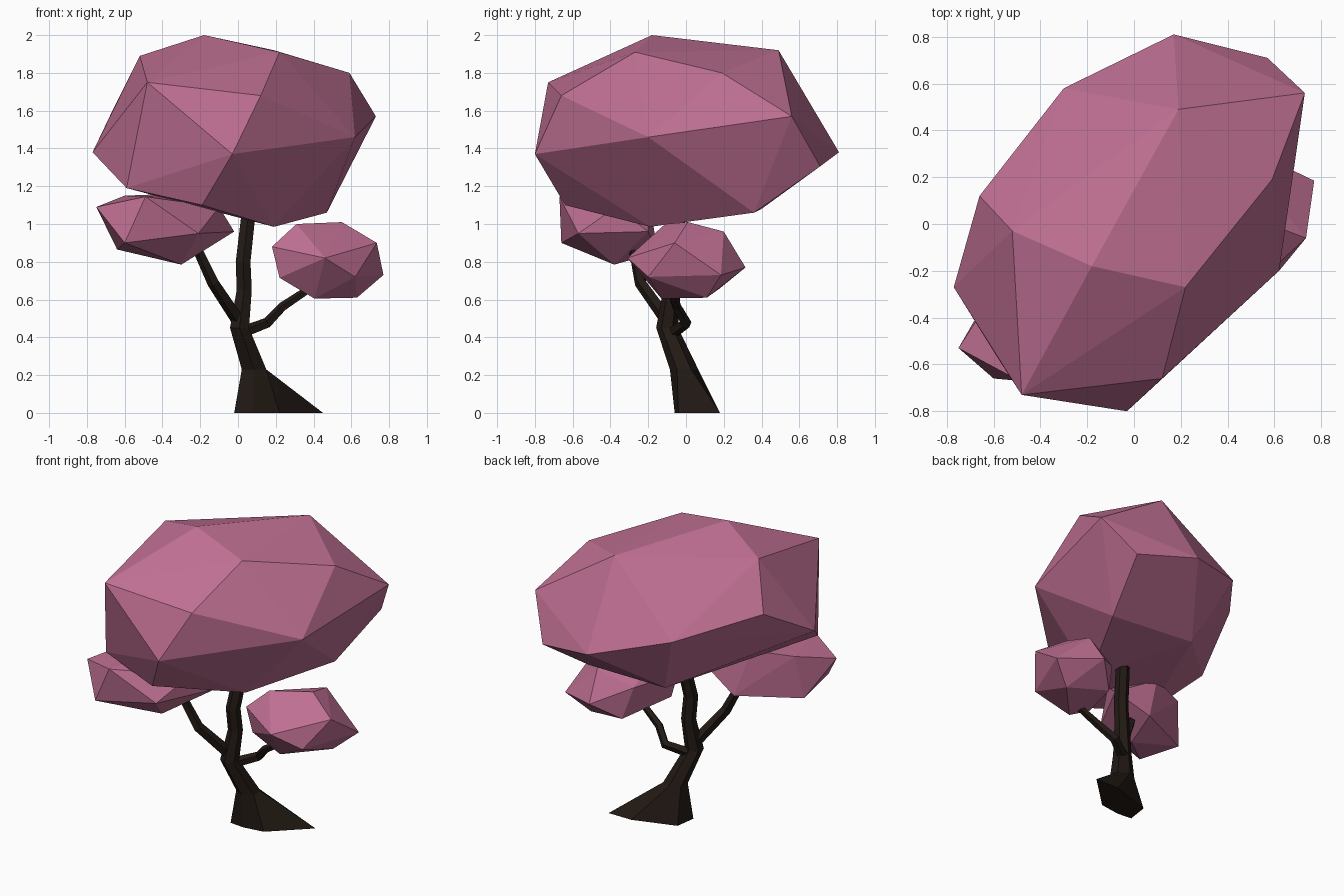
import bpy, bmesh, math
from mathutils import Vector

if "Cube" in bpy.data.objects:
    bpy.data.objects.remove(bpy.data.objects["Cube"])


def material(name, rgb):
    m = bpy.data.materials.new(name)
    m.diffuse_color = (*rgb, 1)
    m.use_nodes = True
    m.node_tree.nodes["Principled BSDF"].inputs["Base Color"].default_value = m.diffuse_color
    return m


PINK = material("blossom", (0.52, 0.16, 0.29))
BARK = material("bark", (0.016, 0.010, 0.007))


def finish(name, bm, mat):
    bmesh.ops.recalc_face_normals(bm, faces=bm.faces[:])
    me = bpy.data.meshes.new(name)
    bm.to_mesh(me)
    bm.free()
    me.materials.append(mat)
    bpy.context.collection.objects.link(bpy.data.objects.new(name, me))


def faceted_clump(name, corners):
    """Low-poly foliage: convex hull round a few corner points."""
    bm = bmesh.new()
    for c in corners:
        bm.verts.new(c)
    res = bmesh.ops.convex_hull(bm, input=bm.verts[:])
    loose = [v for v in bm.verts if not v.link_faces]
    bmesh.ops.delete(bm, geom=loose, context='VERTS')
    finish(name, bm, PINK)


def skin_rings(name, rings):
    """Join rings of equal point count and cap both ends."""
    bm = bmesh.new()
    vs = [[bm.verts.new(p) for p in r] for r in rings]
    n = len(vs[0])
    for a, b in zip(vs, vs[1:]):
        for i in range(n):
            j = (i + 1) % n
            bm.faces.new((a[i], a[j], b[j], b[i]))
    bm.faces.new(vs[0][::-1])
    bm.faces.new(vs[-1])
    finish(name, bm, BARK)


def hexagon(c, r):
    angles = [math.radians(210 + 60 * i) for i in range(6)]
    return [(c[0] + r * math.cos(a), c[1] + r * math.sin(a), c[2]) for a in angles]


def branch(name, path, r0, r1, sides=5):
    pts = [Vector(p) for p in path]
    rings = []
    for k, p in enumerate(pts):
        d = (pts[min(k + 1, len(pts) - 1)] - pts[max(k - 1, 0)]).normalized()
        u = d.cross(Vector((0, 1, 0))).normalized()
        w = d.cross(u)
        r = r0 + (r1 - r0) * k / (len(pts) - 1)
        rings.append([p + r * (u * math.cos(t) + w * math.sin(t))
                      for t in (math.tau * i / sides for i in range(sides))])
    skin_rings(name, rings)


# Large crown
faceted_clump("main_canopy", [
    (-.18, -.18, 2.0), (.22, -.27, 1.91), (.59, .19, 1.80), (.19, .49, 1.92),
    (-.52, -.03, 1.89), (.73, .56, 1.57), (.62, -.20, 1.46), (.12, -.66, 1.68),
    (-.48, -.73, 1.75), (-.03, -.80, 1.37), (-.77, -.27, 1.38), (-.66, .12, 1.61),
    (-.30, .58, 1.50), (.17, .81, 1.38), (.57, .71, 1.305), (.47, .36, 1.06),
    (.19, -.19, .985), (-.59, -.56, 1.19), (-.19, -.64, 1.10), (-.125, .40, 1.08)])

# Lower left clump
faceted_clump("left_canopy", [
    (-.75, -.53, 1.09), (-.60, -.66, .90), (-.49, -.67, 1.145), (-.30, -.38, .785),
    (-.64, -.34, .865), (-.02, -.20, .96), (-.10, -.37, 1.09), (-.25, -.15, .85),
    (-.21, -.57, .95), (-.60, -.30, 1.15), (-.35, -.20, 1.16)])

# Lower right clump
faceted_clump("right_canopy", [
    (.18, -.17, .88), (.31, -.11, 1.0), (.55, .01, 1.01), (.735, -.06, .90),
    (.77, .185, .73), (.63, .11, .61), (.405, -.13, .605), (.22, -.16, .715),
    (.46, -.31, .82), (.52, .20, .96), (.50, .315, .77), (.35, .18, .66),
    (.29, .14, .87), (.62, -.20, .72)])

# Trunk with flared, one-sided root
root = [(-.02, -.05, 0), (.08, -.06, 0), (.22, -.04, 0),
        (.45, .18, 0), (.28, .18, 0), (0, .09, 0)]
skin_rings("trunk", [root,
                     hexagon((.085, -.01, .23), .075),
                     hexagon((.008, -.10, .45), .058),
                     hexagon((.033, -.075, .65), .046),
                     hexagon((.027, -.09, .80), .045),
                     hexagon((.055, -.04, 1.05), .043)])

# Side branches
branch("left_branch", [(.01, -.09, .48), (-.13, -.24, .69),
                       (-.20, -.27, .84), (-.24, -.30, .92)], .038, .024)
branch("right_branch", [(.01, -.08, .42), (.155, .0, .475), (.235, -.05, .56),
                        (.37, -.08, .65), (.42, -.08, .69)], .034, .018)
